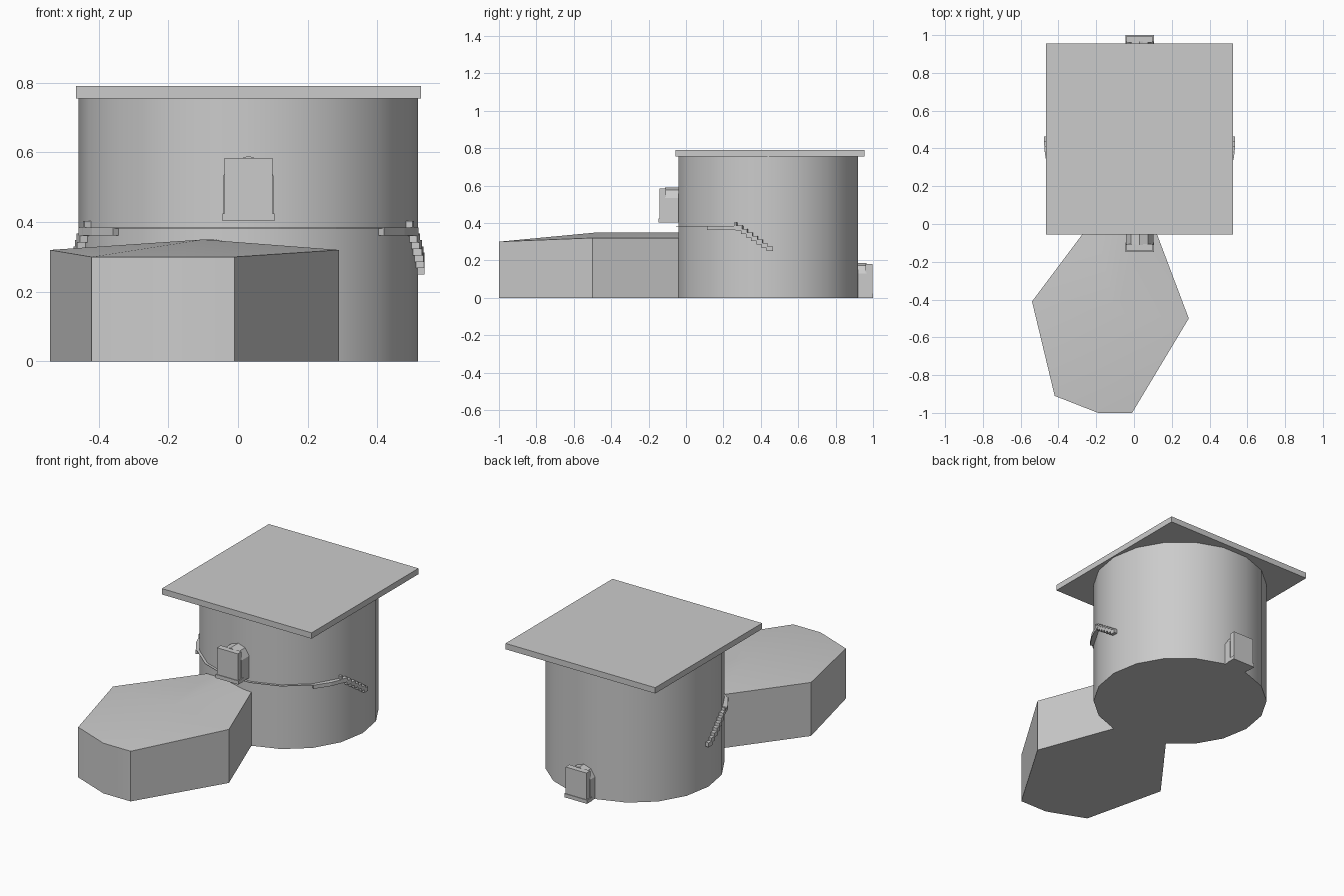
import bpy, bmesh
from math import radians, sin, cos, asin, degrees

if "Cube" in bpy.data.objects:
    bpy.data.objects.remove(bpy.data.objects["Cube"])

CX, CY = 0.03, 0.44      # tower axis
R = 0.4875


def finish(bm, name, loc=(0, 0, 0), smooth=False):
    bmesh.ops.recalc_face_normals(bm, faces=bm.faces)
    me = bpy.data.meshes.new(name)
    bm.to_mesh(me)
    bm.free()
    ob = bpy.data.objects.new(name, me)
    ob.location = loc
    bpy.context.collection.objects.link(ob)
    if smooth:
        bpy.ops.object.select_all(action='DESELECT')
        ob.select_set(True)
        bpy.context.view_layer.objects.active = ob
        bpy.ops.object.shade_smooth_by_angle(angle=radians(35))
    return ob


def add_box(bm, x0, x1, y0, y1, z0, z1):
    v = [bm.verts.new((x, y, z)) for z in (z0, z1)
         for x, y in ((x0, y0), (x1, y0), (x1, y1), (x0, y1))]
    for f in ((0, 1, 2, 3), (4, 5, 6, 7), (0, 1, 5, 4), (1, 2, 6, 5), (2, 3, 7, 6), (3, 0, 4, 7)):
        bm.faces.new([v[i] for i in f])


def add_arc(bm, angles, r0, r1, z0, z1):
    """Curved slab following the tower wall (angles in degrees)."""
    rings = [[bm.verts.new((r * cos(radians(a)), r * sin(radians(a)), z))
              for r, z in ((r0, z0), (r1, z0), (r1, z1), (r0, z1))] for a in angles]
    for p, q in zip(rings, rings[1:]):
        for i in range(4):
            j = (i + 1) % 4
            bm.faces.new((p[i], p[j], q[j], q[i]))
    bm.faces.new(rings[0])
    bm.faces.new(rings[-1])


# round tower with 18 sides
bm = bmesh.new()
ring = [(R * cos(radians(20 * i)), R * sin(radians(20 * i))) for i in range(18)]
base = bm.faces.new([bm.verts.new((x, y, 0)) for x, y in ring])
ext = bmesh.ops.extrude_face_region(bm, geom=[base], use_keep_orig=True)
bmesh.ops.translate(bm, vec=(0, 0, 0.755), verts=[g for g in ext['geom'] if isinstance(g, bmesh.types.BMVert)])
finish(bm, "tower", (CX, CY, 0), smooth=True)

# square roof slab
bm = bmesh.new()
add_box(bm, -0.465, 0.525, -0.055, 0.955, 0.755, 0.79)
finish(bm, "roof")

# low irregular annex with a shallow ridged top
outline = [(-0.54, -0.41, 0.32), (-0.42, -0.91, 0.30), (-0.19, -1.0, 0.30), (-0.01, -1.0, 0.30),
           (0.29, -0.5, 0.32), (0.09, 0.03, 0.32), (-0.06, 0.03, 0.35), (-0.21, 0.03, 0.32)]
bm = bmesh.new()
low = [bm.verts.new((x, y, 0)) for x, y, z in outline]
top = [bm.verts.new(p) for p in outline]
peak = bm.verts.new((-0.1, -0.47, 0.35))
bm.faces.new(low)
for i in range(len(outline)):
    j = (i + 1) % len(outline)
    bm.faces.new((low[i], low[j], top[j], top[i]))
    bm.faces.new((top[i], top[j], peak))
finish(bm, "annex", smooth=True)


def door(name, y, z, turned):
    # arched surround
    bm = bmesh.new()
    half = [(0.072, 0), (0.072, 0.13), (0.045, 0.172), (0, 0.187)]
    prof = half + [(-x, h) for x, h in half[-2::-1]]
    front, back = [[bm.verts.new((x, d, h)) for x, h in prof] for d in (0.035, 0.14)]
    bm.faces.new(front)
    bm.faces.new(back)
    for i in range(len(prof)):
        j = (i + 1) % len(prof)
        bm.faces.new((front[i], front[j], back[j], back[i]))
    parts = [finish(bm, name + "_surround")]
    # door panel
    bm = bmesh.new()
    add_box(bm, -0.069, 0.069, 0.004, 0.04, 0.01, 0.181)
    parts.append(finish(bm, name + "_panel"))
    # door sill
    bm = bmesh.new()
    add_box(bm, -0.075, 0.075, 0, 0.05, 0, 0.022)
    parts.append(finish(bm, name + "_sill"))
    for p in parts:
        p.location = (CX, y, z)
        p.rotation_euler.z = radians(180 if turned else 0)


door("front_door", -0.147, 0.403, False)
door("back_door", 1.0, 0.0, True)

# thin ledge around the front of the tower
bm = bmesh.new()
add_arc(bm, [-140, -120, -100, -80, -60, -40], 0.46, 0.502, 0.381, 0.384)
finish(bm, "ledge", (CX, CY, 0))

# landing and stairs on the right, mirrored to the left
bm = bmesh.new()
add_arc(bm, [-40, -28, -16], 0.455, 0.508, 0.362, 0.384)
ang = lambda y: degrees(asin((y - CY) / 0.5))
add_arc(bm, [ang(0.258), ang(0.27)], 0.455, 0.505, 0.38, 0.403)
for i in range(7):
    y = 0.268 + 0.0272 * i
    add_arc(bm, [ang(y), ang(y + 0.033)], 0.455, 0.506, 0.36 - 0.0185 * i, 0.386 - 0.0185 * i)
stairs = finish(bm, "side_stairs", (CX, CY, 0))
m = stairs.modifiers.new("Mirror", 'MIRROR')
m.use_axis[0] = True
